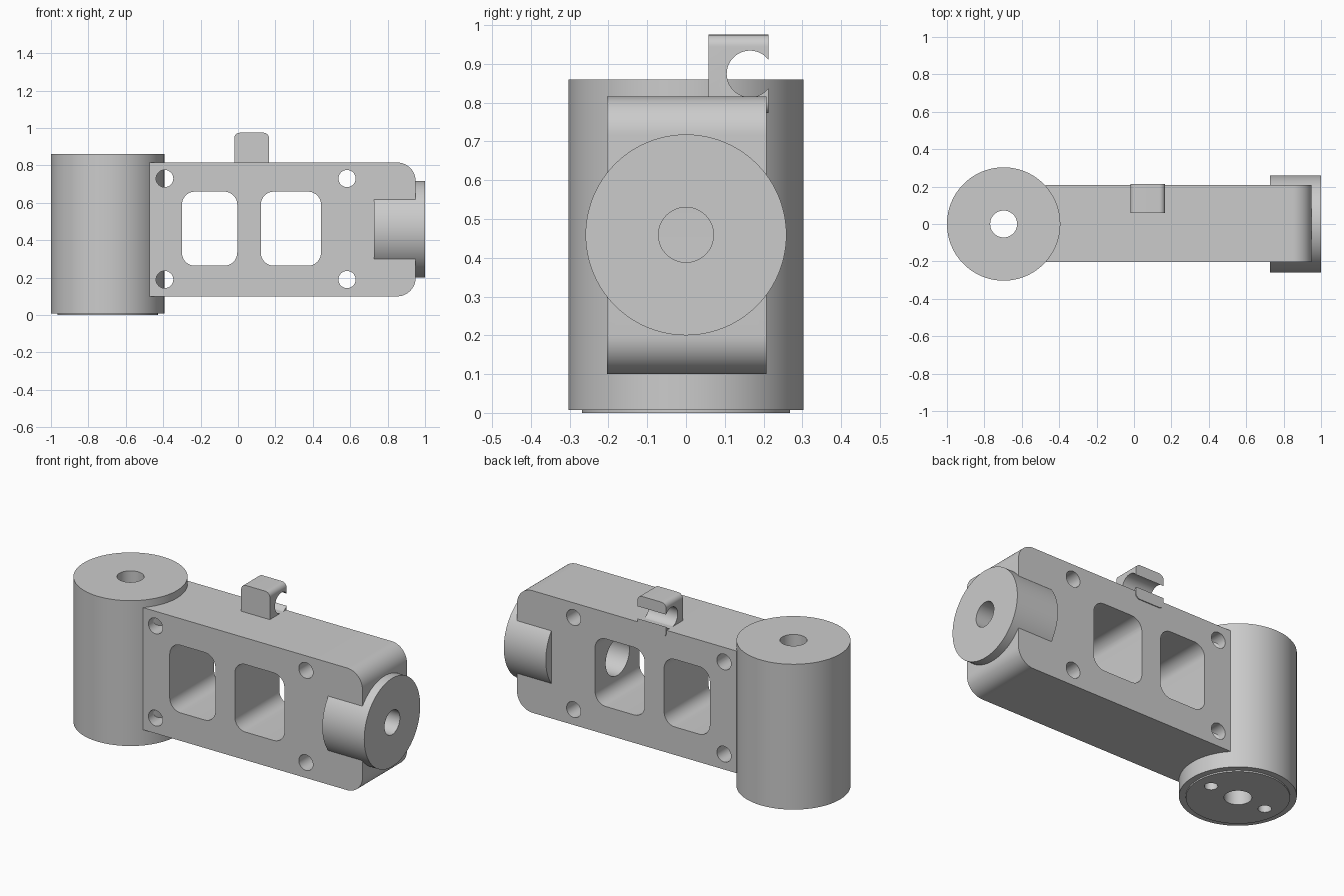
import bpy
import bmesh
from math import pi, sin, cos
from mathutils import Matrix, Vector

cube = bpy.data.objects.get("Cube")
if cube:
    bpy.data.objects.remove(cube)

GREY = (0.6, 0.6, 0.6, 1)
grey = bpy.data.materials.new("plain grey")
grey.use_nodes = True
grey.diffuse_color = GREY
grey.node_tree.nodes["Principled BSDF"].inputs["Base Color"].default_value = GREY


def finish(name, bm):
    bmesh.ops.recalc_face_normals(bm, faces=bm.faces)
    mesh = bpy.data.meshes.new(name)
    bm.to_mesh(mesh)
    bm.free()
    mesh.materials.append(grey)
    obj = bpy.data.objects.new(name, mesh)
    bpy.context.scene.collection.objects.link(obj)
    return obj


def cylinder(name, start, axis, length, radius, segments=64):
    """Round bar from a start point along the X, Y or Z axis."""
    bm = bmesh.new()
    turn = Vector((0, 0, 1)).rotation_difference(Vector(axis)).to_matrix().to_4x4()
    place = Matrix.Translation(start) @ turn @ Matrix.Translation((0, 0, length / 2))
    bmesh.ops.create_cone(bm, cap_ends=True, segments=segments, radius1=radius,
                          radius2=radius, depth=length, matrix=place)
    return finish(name, bm)


def plate(name, x0, x1, z0, z1, y0, y1, left_r, right_r, steps=12):
    """Rectangle in XZ with rounded left and right corners, extruded along Y."""
    corners = [(x1, z1, -1, -1, right_r, 0), (x0, z1, 1, -1, left_r, 1),
               (x0, z0, 1, 1, left_r, 2), (x1, z0, -1, 1, right_r, 3)]
    bm = bmesh.new()
    verts = []
    for x, z, sx, sz, r, quarter in corners:
        for i in range(steps + 1 if r else 1):
            a = (quarter + i / steps) * pi / 2
            verts.append(bm.verts.new((x + sx * r + r * cos(a), y0,
                                       z + sz * r + r * sin(a))))
    face = bm.faces.new(verts)
    out = bmesh.ops.extrude_face_region(bm, geom=[face])
    moved = [v for v in out["geom"] if isinstance(v, bmesh.types.BMVert)]
    bmesh.ops.translate(bm, verts=moved, vec=(0, y1 - y0, 0))
    return finish(name, bm)


def boolean(obj, others, operation="DIFFERENCE"):
    for other in others:
        mod = obj.modifiers.new("cut", "BOOLEAN")
        mod.operation = operation
        mod.solver = "EXACT"
        mod.object = other
    bpy.context.view_layer.update()
    graph = bpy.context.evaluated_depsgraph_get()
    mesh = bpy.data.meshes.new_from_object(obj.evaluated_get(graph))
    obj.modifiers.clear()
    obj.data = mesh


def remove(objects):
    for obj in objects:
        bpy.data.objects.remove(obj)


X, Y, Z = (1, 0, 0), (0, 1, 0), (0, 0, 1)
POST_X, MID_Z = -0.697, 0.459

# Upright hinge post with a thin raised base, a bore and two pin holes
post = cylinder("hinge_post", (POST_X, 0, 0.008), Z, 0.852, 0.303, 96)
base = cylinder("base", (POST_X, 0, 0), Z, 0.05, 0.268, 96)
boolean(post, [base], "UNION")
post_cutters = [cylinder("post_bore", (POST_X, 0, -0.1), Z, 1.2, 0.072, 48)]
for side in (-1, 1):
    post_cutters.append(cylinder("pin_hole", (POST_X + side * 0.18, 0, -0.1),
                                 Z, 0.22, 0.035, 32))
boolean(post, post_cutters)
remove(post_cutters + [base])

# Arm block with rounded outer end, and side pivot barrel
arm = plate("arm", -0.473, 0.95, 0.1, 0.816, -0.204, 0.208, 0, 0.1)
pivot = cylinder("side_pivot", (0.728, 0, MID_Z), X, 0.272, 0.259, 96)

# Bolt bore shared by arm and pivot
bores = [cylinder("bolt_bore", (0.8, 0, MID_Z), X, 0.4, 0.071, 48),
         cylinder("head_recess", (0.38, 0, MID_Z), X, 0.47, 0.11, 48)]
boolean(pivot, bores)

# Windows and corner screw holes
arm_cutters = [plate("window", x0, x1, 0.264, 0.66, -0.4, 0.4, 0.07, 0.07)
               for x0, x1 in ((-0.3, -0.004), (0.122, 0.444))]
for x in (-0.392, 0.583):
    for z in (0.19, 0.73):
        arm_cutters.append(cylinder("screw_hole", (x, -0.4, z), Y, 0.8, 0.046, 32))
boolean(arm, arm_cutters + bores)
remove(arm_cutters + bores)

# Cable clip on the top edge
clip = plate("cable_clip", -0.02, 0.166, 0.773, 0.975, 0.058, 0.213, 0.03, 0.03)
groove = cylinder("clip_groove", (-0.2, 0.165, 0.874), X, 0.6, 0.06, 48)
boolean(clip, [groove])
remove([groove])

# Smooth round surfaces, keep hard edges
bpy.ops.object.select_all(action="DESELECT")
for obj in (post, arm, pivot, clip):
    obj.select_set(True)
bpy.context.view_layer.objects.active = arm
bpy.ops.object.shade_smooth_by_angle(angle=pi / 6)
